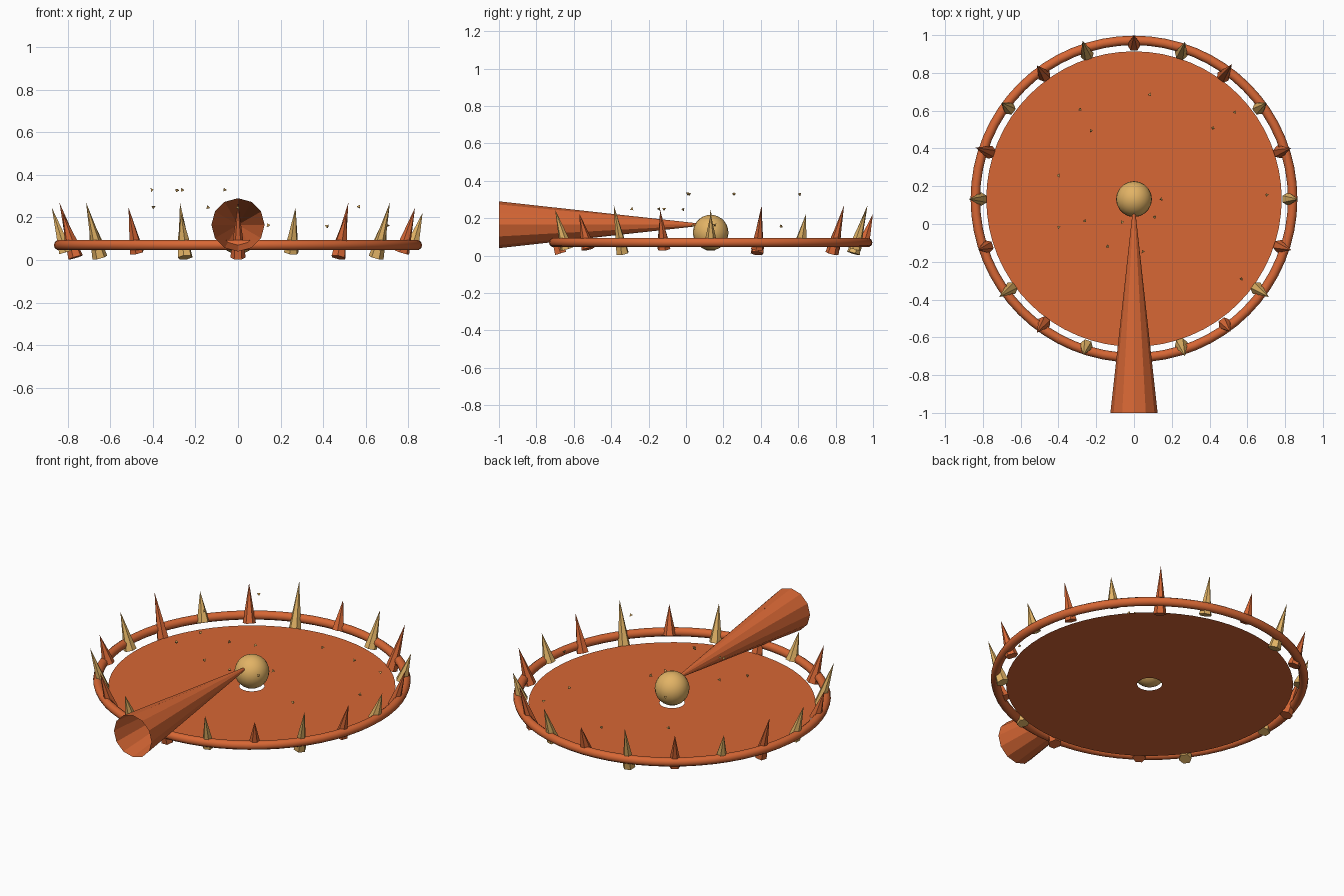
import bpy, math, random
from mathutils import Matrix, Vector

if "Cube" in bpy.data.objects:
    bpy.data.objects.remove(bpy.data.objects["Cube"])

random.seed(4)
CY = 0.132  # centre of the round arena


def material(name, rgb):
    m = bpy.data.materials.new(name)
    m.diffuse_color = (*rgb, 1)
    m.use_nodes = True
    m.node_tree.nodes["Principled BSDF"].inputs["Base Color"].default_value = m.diffuse_color
    return m


RED = material("rust_red", (0.68, 0.135, 0.035))
TAN = material("sand_tan", (0.76, 0.45, 0.13))


def finish(name, mat, smooth=False):
    o = bpy.context.object
    o.name = name
    o.data.materials.append(mat)
    if smooth:
        bpy.ops.object.shade_smooth_by_angle(angle=math.radians(40))
    return o


# flat floor disc: one-sided ring with a small centre hole
N = 64
verts, faces = [], []
for i in range(N):
    a = 2 * math.pi * i / N
    for r in (0.068, 0.782):
        verts.append((r * math.cos(a), r * math.sin(a), 0))
    j = (i + 1) % N
    faces.append((2 * i, 2 * i + 1, 2 * j + 1, 2 * j))
mesh = bpy.data.meshes.new("floor_disc")
mesh.from_pydata(verts, [], faces)
mesh.materials.append(RED)
disc = bpy.data.objects.new("floor_disc", mesh)
disc.location = (0, CY, 0.034)
bpy.context.collection.objects.link(disc)

# outer hoop
bpy.ops.mesh.primitive_torus_add(location=(0, CY, 0.07), major_radius=0.84, minor_radius=0.025,
                                 major_segments=64, minor_segments=10)
finish("outer_hoop", RED, True)

# centre ball
bpy.ops.mesh.primitive_uv_sphere_add(segments=20, ring_count=14, radius=0.095,
                                     location=(0, CY, 0.123))
finish("centre_ball", TAN, True)

# open-ended beam cone, tip inside the ball
length = 1 + CY
bpy.ops.mesh.primitive_cone_add(vertices=12, radius1=0.125, radius2=0, depth=length,
                                end_fill_type='NOTHING', location=(0, CY - length / 2, 0.165),
                                rotation=(-math.pi / 2, 0, 0))
finish("beam_cone", RED)

# spikes leaning outward, three heights and two colours in turn
TILT = 0.3
for i in range(20):
    a = -i * math.tau / 20
    bpy.ops.mesh.primitive_cone_add(vertices=6, radius1=0.036, radius2=0,
                                    depth=(0.17, 0.22, 0.27)[i % 3])
    o = finish(f"spike_{i + 1}", RED if i % 2 else TAN)
    o.matrix_world = (Matrix.Translation((0.842 * math.cos(a), CY + 0.842 * math.sin(a), 0.141))
                      @ Matrix.Rotation(a, 4, 'Z') @ Matrix.Rotation(TILT, 4, 'Y'))

# floating specks, grouped by height
specks = {
    0.33: [(-.40, .26), (-.285, .61), (-.26, .02), (-.06, .01)],
    0.25: [(-.395, -.015), (-.14, -.115), (.565, -.29), (.05, -.145), (0, -.76)],
    0.16: [(.415, .51), (.70, .155), (.14, .13), (.11, .04)],
    0.08: [(-.23, .49), (.08, .685), (.535, .59)],
}
count = 0
for z, spots in specks.items():
    for x, y in spots:
        count += 1
        bpy.ops.mesh.primitive_cone_add(vertices=3, radius1=0.011, radius2=0, depth=0.016,
                                        location=(x, y, z),
                                        rotation=[random.uniform(0, math.tau) for _ in range(3)])
        finish(f"speck_{count}", TAN)
